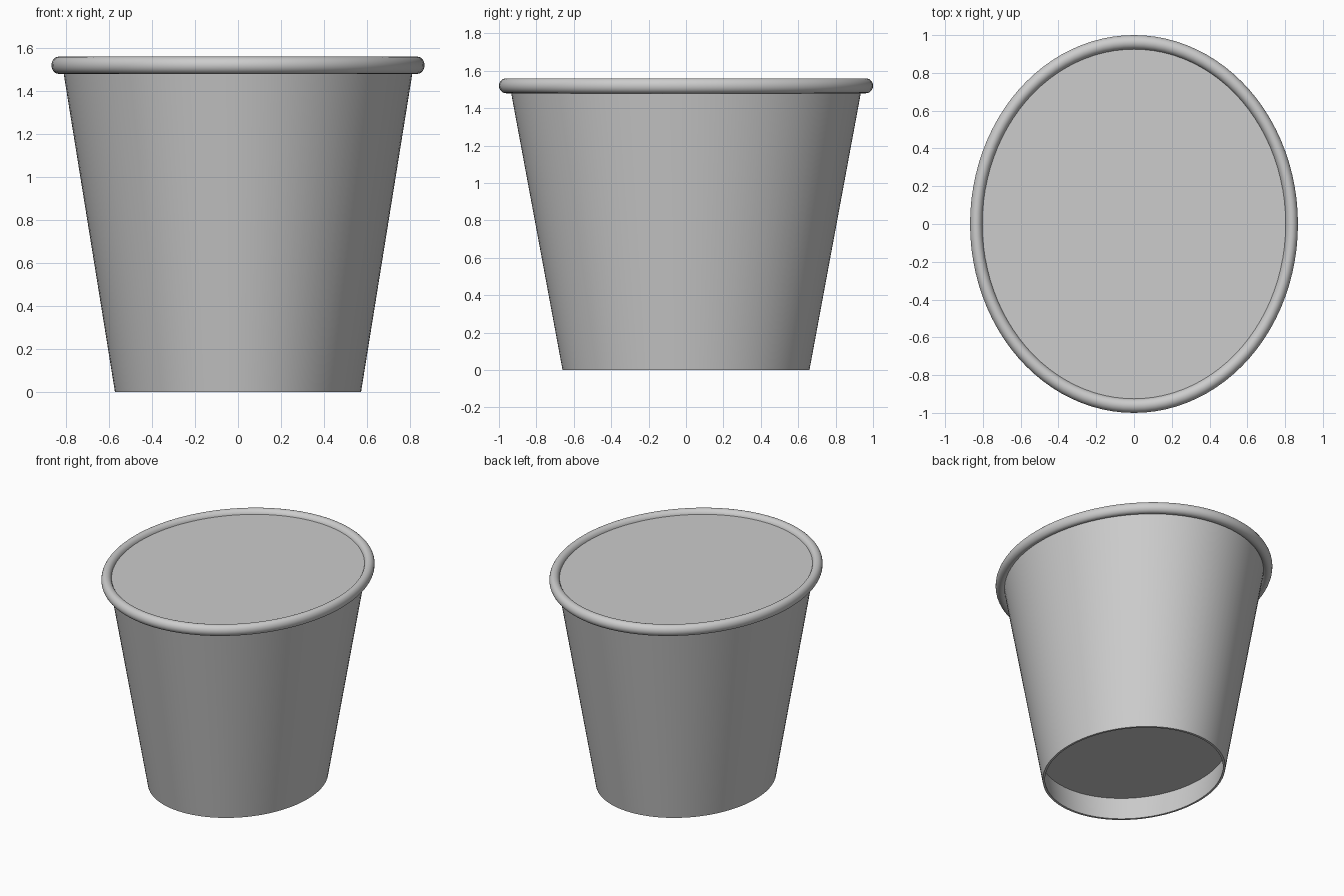
import bpy, bmesh, math

cube = bpy.data.objects.get("Cube")
if cube:
    bpy.data.objects.remove(cube, do_unlink=True)

SEGMENTS = 96
OVAL = 0.868  # width of the oval relative to its depth

grey = bpy.data.materials.new("plain grey")
grey.use_nodes = True
colour = (0.604, 0.604, 0.604, 1)
grey.diffuse_color = colour
grey.node_tree.nodes["Principled BSDF"].inputs["Base Color"].default_value = colour


def lathe(name, profile, closed=False):
    """Revolve (radius, height) points around z into an oval part."""
    bm = bmesh.new()
    verts = [bm.verts.new((0, r, z)) for r, z in profile]
    pairs = list(zip(verts, verts[1:]))
    if closed:
        pairs.append((verts[-1], verts[0]))
    edges = [bm.edges.new(p) for p in pairs]
    bmesh.ops.spin(bm, geom=verts + edges, cent=(0, 0, 0), axis=(0, 0, 1),
                   angle=math.tau, steps=SEGMENTS)
    bmesh.ops.remove_doubles(bm, verts=bm.verts, dist=0.0001)
    bmesh.ops.scale(bm, vec=(OVAL, 1, 1), verts=bm.verts)
    bmesh.ops.recalc_face_normals(bm, faces=bm.faces)
    mesh = bpy.data.meshes.new(name)
    bm.to_mesh(mesh)
    bm.free()
    mesh.materials.append(grey)
    obj = bpy.data.objects.new(name, mesh)
    bpy.context.collection.objects.link(obj)
    bpy.ops.object.select_all(action="DESELECT")
    obj.select_set(True)
    bpy.context.view_layer.objects.active = obj
    bpy.ops.object.shade_smooth_by_angle(angle=math.radians(35))
    return obj


# Tapered wall with a thin open foot
lathe("cup_wall", [(0.66, 0), (0.942, 1.52), (0.925, 1.52), (0.643, 0)], closed=True)

# Recessed floor above the foot
lathe("cup_floor", [(0, 0.175), (0.682, 0.175), (0.684, 0.19), (0, 0.19)])

# Rolled rim
TUBE = 24
rim = [(0.962 + 0.038 * math.cos(a), 1.52 + 0.04 * math.sin(a))
       for a in (math.tau * i / TUBE for i in range(TUBE))]
lathe("rolled_rim", rim, closed=True)

# Flat lid set just below the top of the rim
lathe("lid", [(0, 1.515), (0.93, 1.515), (0.93, 1.53), (0, 1.53)])
